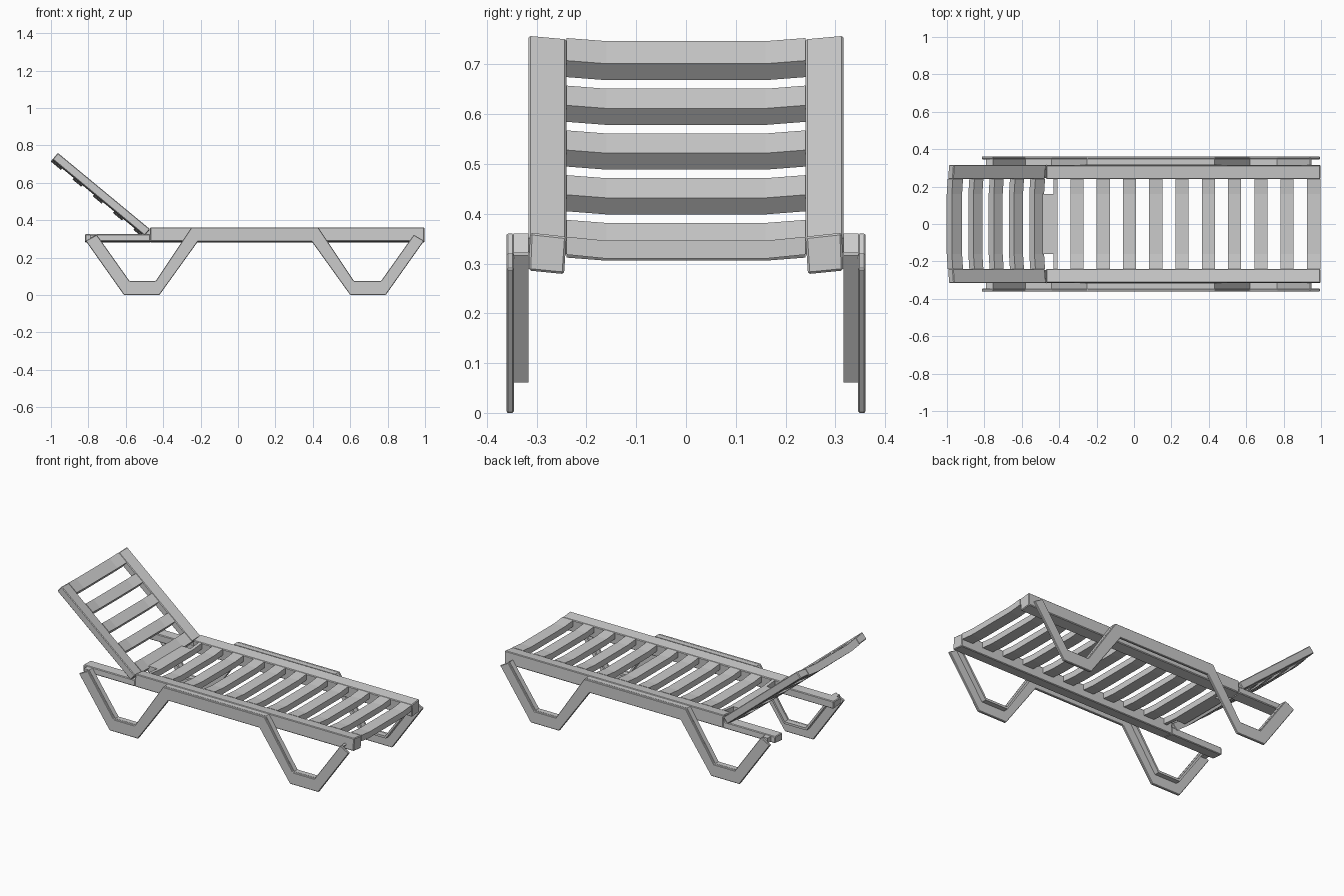
import bpy, bmesh, math
from mathutils import Vector, Matrix

if "Cube" in bpy.data.objects:
    bpy.data.objects.remove(bpy.data.objects["Cube"])


def prism(bm, profile, x0, x1):
    """Extrude a (y, z) profile along x as a closed solid."""
    a = [bm.verts.new((x0, y, z)) for y, z in profile]
    b = [bm.verts.new((x1, y, z)) for y, z in profile]
    n = len(profile)
    bm.faces.new(a)
    bm.faces.new(b[::-1])
    for i in range(n):
        j = (i + 1) % n
        bm.faces.new((a[i], b[i], b[j], a[j]))


def band(bm, outer, inner, y0, y1):
    """Solid strip between two (x, z) paths, from y0 to y1."""
    rows = [[bm.verts.new((x, y, z)) for x, z in path]
            for path, y in ((outer, y0), (inner, y0), (inner, y1), (outer, y1))]
    for i in range(len(outer) - 1):
        for k in range(4):
            p, q = rows[k], rows[(k + 1) % 4]
            bm.faces.new((p[i], p[i + 1], q[i + 1], q[i]))
    for e in (0, -1):
        bm.faces.new([r[e] for r in rows])


def finish(bm, name, bevel=0.0):
    bmesh.ops.recalc_face_normals(bm, faces=bm.faces[:])
    me = bpy.data.meshes.new(name)
    bm.to_mesh(me)
    bm.free()
    ob = bpy.data.objects.new(name, me)
    bpy.context.collection.objects.link(ob)
    if bevel:
        mod = ob.modifiers.new("soft_edges", 'BEVEL')
        mod.width = bevel
        mod.segments = 1
        mod.limit_method = 'ANGLE'
        mod.angle_limit = math.radians(50)
    return ob


def dished(half, edge, mid, thick, flat=0.16):
    """Shallow dished slat section: flat middle, rising ends."""
    top = [(-half, edge), (-flat, mid), (flat, mid), (half, edge)]
    return top + [(y, z - thick) for y, z in reversed(top)]


# Seat slats
IN, OUT = 0.24, 0.316
bm = bmesh.new()
slat = dished(IN, 0.354, 0.346, 0.036)
prism(bm, slat, -0.43, -0.41)
prism(bm, [(-0.16, 0.346), (0.16, 0.346), (0.16, 0.31), (-0.16, 0.31)], -0.49, -0.43)
for i in range(10):
    x = -0.34 + 0.1405 * i
    prism(bm, slat, x, x + 0.07 if i < 9 else 0.997)
finish(bm, "seat_slats")

# Seat side rails, with the low extension under the backrest
for s, side in ((-1, "front"), (1, "back")):
    bm = bmesh.new()
    prism(bm, [(s * y, z) for y, z in
               ((IN, 0.354), (OUT - 0.003, 0.362), (OUT, 0.286), (0.245, 0.279))], -0.47, 0.997)
    prism(bm, [(s * y, z) for y, z in
               ((0.245, 0.325), (OUT - 0.002, 0.325), (OUT, 0.286), (0.245, 0.279))], -0.818, -0.469)
    finish(bm, side + "_seat_rail", 0.004)

# Backrest, built flat along local x (0 = top end) then tilted
angle = math.radians(39.6)
length = 0.64
along = Vector((math.cos(angle), 0, -math.sin(angle)))
normal = Vector((math.sin(angle), 0, math.cos(angle)))
place = Matrix((
    (along.x, 0, normal.x, -0.963),
    (0, 1, 0, 0),
    (along.z, 0, normal.z, 0.76),
    (0, 0, 0, 1)))

bm = bmesh.new()
slat = dished(IN, -0.009, -0.017, 0.043)
starts = [0.0] + [0.15 + 0.141 * i for i in range(4)]
for i, x in enumerate(starts):
    prism(bm, slat, x, 0.071 + 0.141 * i if i < 4 else length)
bm.transform(place)
finish(bm, "backrest_slats")
for s, side in ((-1, "front"), (1, "back")):
    bm = bmesh.new()
    prism(bm, [(s * y, z) for y, z in
               ((IN, -0.009), (OUT, 0), (OUT, -0.045), (IN, -0.05))], 0, length)
    bm.transform(place)
    finish(bm, side + "_backrest_rail", 0.004)

# Leg frames: outer plate plus an inward flange along the upper edge
outer = [(-0.815, 0.29), (-0.61, 0), (-0.42, 0), (-0.215, 0.285),
         (0.395, 0.285), (0.6, 0), (0.79, 0), (0.995, 0.29)]
inner = [(-0.755, 0.322), (-0.58, 0.075), (-0.44, 0.075), (-0.25, 0.36),
         (0.43, 0.36), (0.62, 0.075), (0.765, 0.075), (0.94, 0.322)]
lip = [(a[0] + (b[0] - a[0]) * 0.18, a[1] + (b[1] - a[1]) * 0.18)
       for a, b in zip(inner, outer)]
for s, side in ((-1, "front"), (1, "back")):
    bm = bmesh.new()
    band(bm, outer, inner, s * 0.346, s * 0.361)
    finish(bm, side + "_leg_frame", 0.003)
    bm = bmesh.new()
    band(bm, lip, inner, s * 0.316, s * 0.347)
    finish(bm, side + "_leg_flange")
    # Small end tabs tying the frame to the rail
    bm = bmesh.new()
    prism(bm, [(s * y, z) for y, z in
               ((0.314, 0.322), (0.347, 0.322), (0.347, 0.29), (0.314, 0.29))], -0.79, -0.755)
    finish(bm, side + "_frame_tab")
